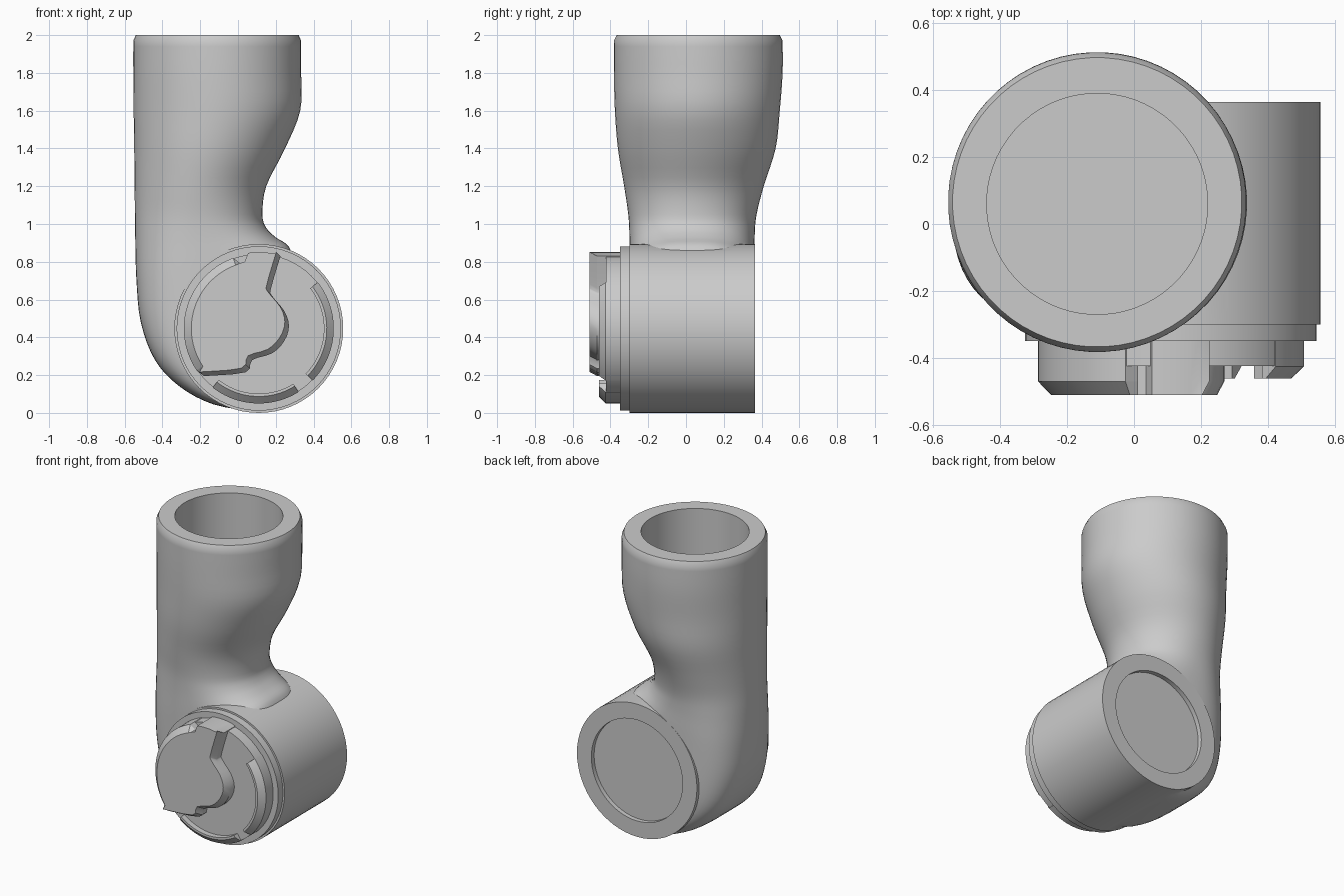
import bpy, bmesh, math
from math import cos, sin, pi, radians, copysign
from mathutils import Vector

if "Cube" in bpy.data.objects:
    bpy.data.objects.remove(bpy.data.objects["Cube"])

grey = bpy.data.materials.new("light grey")
grey.use_nodes = True
colour = (0.6, 0.6, 0.6, 1)
grey.diffuse_color = colour
grey.node_tree.nodes["Principled BSDF"].inputs["Base Color"].default_value = colour

CX, CZ = 0.11, 0.447   # axis of the horizontal drum
SEG = 64


def loft(name, rings):
    """Skin a list of point loops and cap both ends."""
    bm = bmesh.new()
    loops = [[bm.verts.new(p) for p in ring] for ring in rings]
    n = len(loops[0])
    bm.faces.new(loops[0])
    bm.faces.new(loops[-1])
    for a, b in zip(loops, loops[1:]):
        for i in range(n):
            j = (i + 1) % n
            bm.faces.new((a[i], a[j], b[j], b[i]))
    bmesh.ops.recalc_face_normals(bm, faces=bm.faces)
    mesh = bpy.data.meshes.new(name)
    bm.to_mesh(mesh)
    bm.free()
    mesh.materials.append(grey)
    obj = bpy.data.objects.new(name, mesh)
    bpy.context.collection.objects.link(obj)
    return obj


def select(obj):
    bpy.ops.object.select_all(action="DESELECT")
    obj.select_set(True)
    bpy.context.view_layer.objects.active = obj


def smooth(obj):
    select(obj)
    bpy.ops.object.shade_smooth_by_angle(angle=radians(28))


def polar(r, a, y):
    return (CX + r * cos(a), y, CZ + r * sin(a))


def turned(name, profile):
    """Solid of revolution about the drum axis from (radius, y) pairs."""
    return loft(name, [[polar(r, 2 * pi * i / SEG, y) for i in range(SEG)]
                       for r, y in profile])


def combine(target, other, operation):
    other.hide_render = True
    select(target)
    mod = target.modifiers.new(operation.lower(), "BOOLEAN")
    mod.object, mod.operation, mod.solver = other, operation, "EXACT"
    bpy.ops.object.modifier_apply(modifier=mod.name)
    bpy.data.objects.remove(other)


# Bent pipe sections: inner x, z, outer x, z, middle y, half depth, squareness
sections = [Vector(s) for s in (
    (.335, 1.97, -.555, 1.97, .065, .447, 2),
    (.335, 1.8, -.555, 1.8, .065, .447, 2),
    (.33, 1.6, -.553, 1.6, .06, .437, 2),
    (.25, 1.4, -.55, 1.4, .057, .418, 2),
    (.15, 1.2, -.548, 1.2, .042, .37, 2),
    (.13, 1.05, -.546, 1.05, .034, .34, 2.1),
    (.15, .98, -.544, .9, .032, .332, 2.3),
    (.2, .93, -.538, .7, .032, .332, 2.6),
    (.27, .88, -.515, .48, .032, .332, 3),
    (.3, .78, -.44, .28, .032, .332, 3.8),
    (.3, .7, -.31, .14, .032, .332, 5),
    (.3, .6, -.13, .045, .032, .332, 6.5),
    (.3, .5, .1, .004, .032, .332, 8))]


def spline(points, steps):
    out = []
    for i in range(len(points) - 1):
        p, q = points[i], points[i + 1]
        m = (q - points[max(i - 1, 0)]) / 2
        n = (points[min(i + 2, len(points) - 1)] - p) / 2
        for k in range(steps):
            t = k / steps
            out.append(p * (2*t**3 - 3*t*t + 1) + m * (t**3 - 2*t*t + t)
                       + q * (3*t*t - 2*t**3) + n * (t**3 - t*t))
    return out + [points[-1]]


def section_ring(s):
    xi, zi, xo, zo, y, depth, square = s
    ring = []
    for k in range(SEG):
        a = 2 * pi * (k + .5) / SEG
        c, d = [copysign(abs(v) ** (2 / square), v) for v in (cos(a), sin(a))]
        ring.append(((xi + xo + c * (xi - xo)) / 2, y + depth * d,
                     (zi + zo + c * (zi - zo)) / 2))
    return ring


lip = Vector((.322, 2, -.542, 2, .065, .432, 2))   # chamfered rim
body = loft("elbow_body", [section_ring(s) for s in [lip] + spline(sections, 4)])

# Drum joined to the pipe, then the socket and the rear recess cut out
combine(body, turned("drum", [(.447, -.3), (.447, .365)]), "UNION")
bore = [(.22, z, -.44, z, .06, .33, 2) for z in (2.1, 1.47)]
combine(body, loft("socket_cutter", [section_ring(s) for s in bore]), "DIFFERENCE")
combine(body, turned("recess_cutter", [(.34, .335), (.34, .5)]), "DIFFERENCE")
smooth(body)

# Stepped front cover
smooth(turned("front_flange", [(.435, -.29), (.435, -.35)]))
smooth(turned("cover_disc", [(.394, -.34), (.394, -.424)]))


# Chamfered locking tabs around the lower and right rim
def tab(name, start, end):
    count = 20
    profile = [(.345, -.34), (.397, -.34), (.397, -.426), (.36, -.461), (.345, -.461)]
    rings = []
    for i in range(count + 1):
        a = radians(start + (end - start) * i / count)
        rings.append([polar(r, a, y) for r, y in profile])
    smooth(loft(name, rings))


tab("right_tab", -44, 38)
tab("bottom_tab", -128, -58)

# Raised key plate with an S-shaped edge and a notch in its rim
corners = [(-.18, .195), (.04, .215), (.075, .28), (.18, .315), (.245, .38), (.27, .46),
           (.245, .54), (.18, .62), (.175, .66), (.225, .83)]
edge = spline([Vector(p) for p in corners], 3)


def plate_ring(r, y, shift):
    ring = [(x - shift, y, z + shift) for x, z in edge]
    for a in range(78, 218, 4):
        radius = .404 if a < 100 else .36 if a < 108 else r
        ring.append(polar(radius, radians(a), y))
    return ring


smooth(loft("key_plate", [plate_ring(.397, -.34, 0), plate_ring(.397, -.47, 0),
                          plate_ring(.357, -.511, .022)]))
